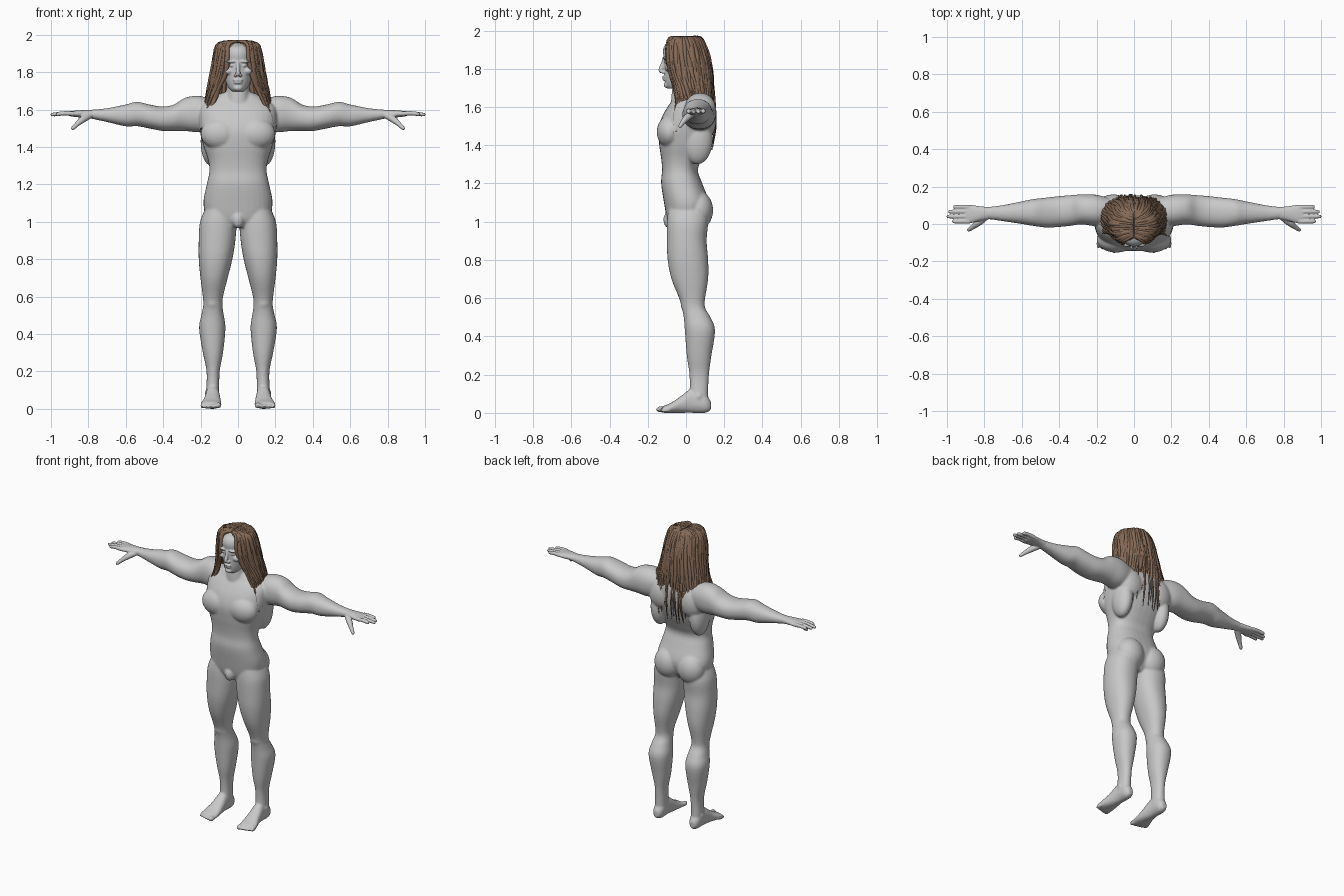
import bpy
import bmesh
import random
from math import sin, cos, pi, tau, copysign
from mathutils import Vector, Matrix

random.seed(4)
if "Cube" in bpy.data.objects:
    bpy.data.objects.remove(bpy.data.objects["Cube"])


def material(name, colour):
    mat = bpy.data.materials.new(name)
    mat.use_nodes = True
    mat.diffuse_color = (*colour, 1)
    node = next(n for n in mat.node_tree.nodes if n.type == "BSDF_PRINCIPLED")
    node.inputs["Base Color"].default_value = (*colour, 1)
    node.inputs["Roughness"].default_value = 0.6
    return mat


skin = material("grey skin", (0.58, 0.58, 0.58))
brown = material("brown hair", (0.24, 0.145, 0.095))


def spline(rows, steps):
    """Smooth in-between rows through the given key rows."""
    rows = [Vector(r) for r in rows]
    last = len(rows) - 1
    out = []
    for i in range(last):
        a, b, c, d = rows[max(i - 1, 0)], rows[i], rows[i + 1], rows[min(i + 2, last)]
        for k in range(steps):
            t = k / steps
            out.append((b * 2 + (c - a) * t + (a * 2 - b * 5 + c * 4 - d) * t * t
                        + (b * 3 - a - c * 3 + d) * t ** 3) * 0.5)
    return out + [rows[-1]]


def bridge(bm, rings):
    """Skin a list of closed rings and cap both ends."""
    rings = [[bm.verts.new(p) for p in ring] for ring in rings]
    for low, high in zip(rings, rings[1:]):
        for j in range(len(low)):
            bm.faces.new((low[j - 1], low[j], high[j], high[j - 1]))
    bm.faces.new(rings[0])
    bm.faces.new(rings[-1])


def loft(bm, axis, rows, side=1, power=2.2, sides=32):
    """Rows are (position on axis, low, high, low, high) of each section."""
    rings = []
    for t, a0, a1, b0, b1 in spline(rows, 4):
        ring = []
        for j in range(sides):
            c, s = cos(tau * j / sides), sin(tau * j / sides)
            a = (a0 + a1) / 2 + (a1 - a0) / 2 * copysign(abs(c) ** (2 / power), c)
            b = (b0 + b1) / 2 + (b1 - b0) / 2 * copysign(abs(s) ** (2 / power), s)
            x, y, z = {"x": (t, a, b), "y": (a, t, b), "z": (a, b, t)}[axis]
            ring.append((x * side, y, z))
        rings.append(ring)
    bridge(bm, rings)


def tube(bm, points, side=1, sides=8, steps=3):
    """Points are (x, y, z, radius)."""
    path = spline(points, steps)
    across = Vector((0.3, 0.5, 0.8))
    rings = []
    for i, p in enumerate(path):
        ahead = (path[min(i + 1, len(path) - 1)] - path[max(i - 1, 0)]).xyz.normalized()
        across = (across - ahead * across.dot(ahead)).normalized()
        up = ahead.cross(across)
        ring = []
        for j in range(sides):
            turn = tau * j / sides
            q = p.xyz + (across * cos(turn) + up * sin(turn)) * max(p.w, 0.001)
            ring.append((q.x * side, q.y, q.z))
        rings.append(ring)
    bridge(bm, rings)


def blob(bm, centre, radii, side=1):
    place = Vector((centre[0] * side, centre[1], centre[2]))
    bmesh.ops.create_uvsphere(bm, u_segments=24, v_segments=16, radius=1,
                              matrix=Matrix.LocRotScale(place, None, Vector(radii)))


def finish(bm, name, mat, voxel=0, rounds=0):
    """Make the object; optionally fuse its pieces into one smooth skin."""
    bmesh.ops.recalc_face_normals(bm, faces=bm.faces)
    mesh = bpy.data.meshes.new(name)
    bm.to_mesh(mesh)
    bm.free()
    ob = bpy.data.objects.new(name, mesh)
    bpy.context.collection.objects.link(ob)
    if voxel:
        fuse = ob.modifiers.new("fuse", "REMESH")
        fuse.mode = "VOXEL"
        fuse.voxel_size = voxel
        soft = ob.modifiers.new("soften", "SMOOTH")
        soft.factor = 0.5
        soft.iterations = rounds
        graph = bpy.context.evaluated_depsgraph_get()
        mesh = bpy.data.meshes.new_from_object(ob.evaluated_get(graph))
        ob.modifiers.clear()
        ob.data = mesh
        mesh.name = name
    mesh.materials.clear()
    mesh.materials.append(mat)
    mesh.shade_smooth()
    return ob


# Body: torso and neck
body = bmesh.new()
torso = [(.97, .07, -.08, .06), (1.02, .16, -.1, .1), (1.1, .185, -.115, .12),
         (1.2, .167, -.13, .085), (1.27, .153, -.125, .062), (1.33, .16, -.13, .085),
         (1.4, .183, -.14, .118), (1.48, .203, -.145, .145), (1.55, .21, -.125, .153),
         (1.61, .205, -.09, .148), (1.65, .16, -.06, .13), (1.69, .085, -.045, .1)]
loft(body, "z", [(z, -w, w, y0, y1) for z, w, y0, y1 in torso], power=2.4)
loft(body, "z", [(1.58, -.085, .085, -.08, .11), (1.67, -.066, .066, -.075, .085),
                 (1.77, -.06, .06, -.06, .08)])
blob(body, (0, -.088, 1.01), (.032, .03, .045))

# Body: limbs and muscles on both sides
leg = [(1.08, .02, .17, -.09, .1), (1, .008, .203, -.1, .115), (.9, .014, .21, -.1, .108),
       (.8, .03, .21, -.096, .116), (.7, .055, .201, -.076, .116), (.6, .08, .188, -.036, .1),
       (.55, .083, .186, -.022, .1), (.5, .076, .196, -.012, .128), (.43, .067, .208, -.006, .152),
       (.3, .08, .188, .004, .133), (.2, .098, .168, .018, .12), (.1, .1, .17, .018, .116),
       (.04, .1, .172, 0, .12)]
foot = [(.13, .118, .153, .015, .06), (.1, .1, .17, 0, .1), (.03, .098, .173, 0, .125),
        (-.03, .092, .183, 0, .085), (-.08, .088, .198, 0, .052), (-.12, .09, .2, 0, .036)]
arm = [(.1, .01, .13, 1.51, 1.64), (.2, -.01, .156, 1.48, 1.672), (.28, -.002, .158, 1.485, 1.664),
       (.34, -.01, .154, 1.485, 1.628), (.4, -.016, .149, 1.485, 1.616), (.47, -.019, .141, 1.498, 1.626),
       (.54, -.01, .133, 1.511, 1.641), (.6, 0, .121, 1.51, 1.627), (.7, .015, .101, 1.533, 1.607),
       (.78, .026, .091, 1.55, 1.599), (.82, .026, .088, 1.557, 1.596)]
for side in (1, -1):
    loft(body, "z", leg, side)
    loft(body, "y", foot, side)
    loft(body, "x", arm, side)
    blob(body, (.085, .065, 1.06), (.092, .077, .1), side)     # buttock
    blob(body, (.095, -.085, 1.47), (.105, .068, .085), side)  # chest muscle
    blob(body, (.145, .06, 1.43), (.055, .08, .13), side)      # side back muscle
    blob(body, (.11, .1, 1.53), (.09, .058, .1), side)         # shoulder blade
    blob(body, (.136, -.004, .57), (.034, .024, .04), side)    # kneecap
    blob(body, (.165, .065, .085), (.012, .018, .02), side)    # ankle bone
    for toe in range(5):
        size = .016 if toe == 0 else .0125 - toe * .0006
        blob(body, (.105 + toe * .0215, -.132 + toe * .006, size + .002),
             (size, .026, size), side)
finish(body, "body", skin, 0.0065, 6)

# Hands
for side, name in ((1, "left_hand"), (-1, "right_hand")):
    hand = bmesh.new()
    loft(hand, "x", [(.76, .028, .09, 1.55, 1.598), (.82, .018, .094, 1.556, 1.597),
                     (.87, .005, .102, 1.56, 1.594), (.905, .005, .1, 1.566, 1.59)], side)
    for y, tip in ((.014, .973), (.04, 1.002), (.066, .993), (.091, .965)):
        tube(hand, [(.88, y, 1.578, .013), (.92, y, 1.58, .0125), (.955, y, 1.577, .0115),
                    (tip - .007, y, 1.573, .0095), (tip, y, 1.572, .004)], side)
    tube(hand, [(.79, .04, 1.57, .018), (.83, .008, 1.547, .019), (.86, -.015, 1.522, .0135),
                (.882, -.03, 1.501, .011), (.89, -.035, 1.494, .005)], side)
    finish(hand, name, skin, 0.004, 2)

# Head and face
head = bmesh.new()
skull = [(1.697, .03, -.098, -.03), (1.715, .05, -.107, .02), (1.75, .066, -.113, .06),
         (1.8, .077, -.115, .09), (1.85, .08, -.116, .103), (1.9, .082, -.12, .1),
         (1.935, .068, -.1, .08), (1.955, .03, -.05, .04)]
loft(head, "z", [(z, -w, w, y0, y1) for z, w, y0, y1 in skull], power=2.1)
tube(head, [(0, -.113, 1.855, .01), (0, -.122, 1.825, .01), (0, -.132, 1.795, .013),
            (0, -.128, 1.78, .009)])
blob(head, (0, -.112, 1.757), (.026, .013, .007))   # upper lip
blob(head, (0, -.11, 1.744), (.023, .013, .007))    # lower lip
blob(head, (0, -.1, 1.715), (.024, .016, .016))     # chin
for side in (1, -1):
    blob(head, (.034, -.108, 1.857), (.03, .015, .008), side)    # brow
    blob(head, (.032, -.102, 1.836), (.015, .013, .009), side)   # eye
    blob(head, (.05, -.088, 1.805), (.026, .022, .02), side)     # cheekbone
    blob(head, (.014, -.122, 1.783), (.009, .012, .008), side)   # nostril
finish(head, "head", skin, 0.004, 3)

# Hair outline: height, half width, centre depth, half depth
outline = [(1.975, .06, -.01, .07), (1.95, .108, -.01, .102), (1.88, .132, 0, .122),
           (1.8, .145, .01, .127), (1.7, .17, .03, .117), (1.6, .2, .06, .097),
           (1.5, .225, .06, .102), (1.36, .2, .04, .1)]


def hair_point(angle, z, inset):
    """Point on the hair outline; angle runs from the face to the back."""
    for high, low in zip(outline, outline[1:]):
        if z >= low[0]:
            break
    row = Vector(high).lerp(Vector(low), (high[0] - z) / (high[0] - low[0]))
    drop = max(0, min(1, (1.8 - z) / .25))
    front = max(0, min(1, 1 - (angle - .6) / .8))
    turn = angle + front * drop * .5
    return Vector(((row[1] - inset) * sin(turn),
                   row[2] - (row[3] - inset) * cos(turn) - .08 * front * drop ** 2, z))


# Hair: inner sheet that the locks lie on
cap = bmesh.new()
levels = (1.962, 1.95, 1.92, 1.88, 1.8, 1.72, 1.64)
for side in (1, -1):
    grid = []
    for z in levels:
        start = .7 * min(1, (levels[0] - z) / .08) ** .5
        line = [hair_point(start + (pi - start) * k / 16, z, .02) for k in range(17)]
        spread = 0 if z == levels[0] else side
        grid.append([cap.verts.new((p.x * spread, p.y, p.z)) for p in line])
    for up, down in zip(grid, grid[1:]):
        for k in range(16):
            cap.faces.new((up[k], up[k + 1], down[k + 1], down[k]))
bmesh.ops.remove_doubles(cap, verts=cap.verts, dist=0.0005)
finish(cap, "hair_base", brown)

# Hair: tapering locks falling from the centre parting
locks = bmesh.new()


def lock(angle, tip, width, inset, side):
    back = angle / pi
    points = [(.003, -.088 + .15 * back, 1.964, width * .6)]
    for k in range(6):
        swing = angle + random.uniform(-.05, .05)
        p = hair_point(min(swing, pi), 1.95 + (tip - 1.95) * k / 5,
                       inset + random.uniform(-.003, .003))
        points.append((*p, width * (.8, 1, 1, .85, .6, .1)[k]))
    tube(locks, points, side, sides=6, steps=4)


for side in (1, -1):
    for layer in range(2):
        for k in range(26):
            angle = .52 + (pi - .52) * (k + layer * .5) / 26
            if angle < 1.1:
                tip = random.uniform(1.47, 1.6)
            elif angle < 1.9:
                tip = random.uniform(1.57, 1.67)
            else:
                tip = random.uniform(1.46, 1.6)
            lock(angle, tip, random.uniform(.011, .016), .01 + layer * .005, side)
    for k in range(6):
        lock(random.uniform(2.5, pi), random.uniform(1.37, 1.43), .008, .006, side)
        lock(random.uniform(.6, .9), random.uniform(1.46, 1.5), .007, .004, side)
finish(locks, "hair_locks", brown)
